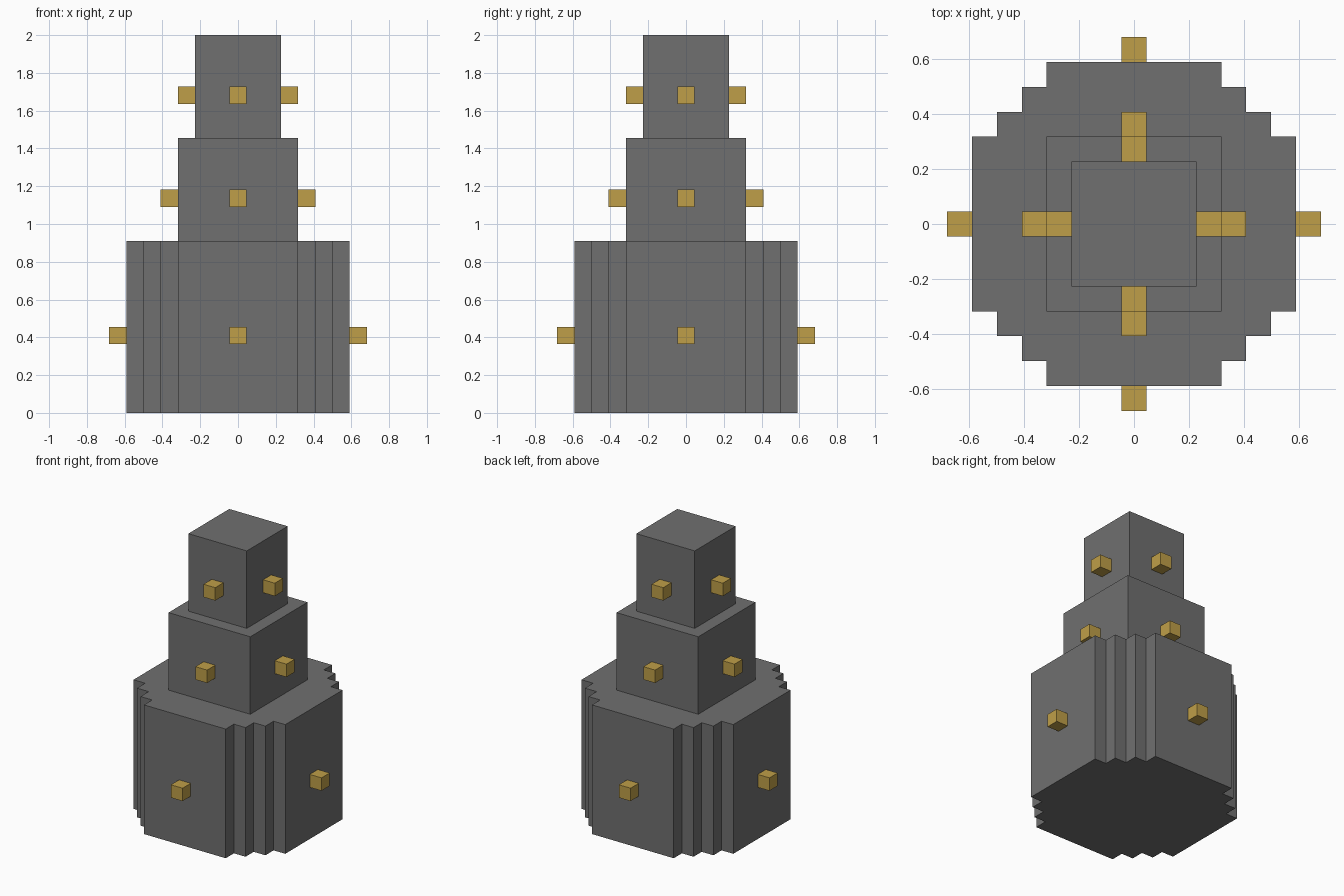
import bpy, bmesh
from mathutils import Vector

U = 2 / 22  # one block

cube = bpy.data.objects.get("Cube")
if cube:
    bpy.data.objects.remove(cube, do_unlink=True)


def material(name, rgb):
    mat = bpy.data.materials.new(name)
    mat.use_nodes = True
    mat.diffuse_color = (*rgb, 1)
    mat.node_tree.nodes["Principled BSDF"].inputs["Base Color"].default_value = (*rgb, 1)
    return mat


stone = material("grey_stone", (0.162, 0.162, 0.162))
gold = material("gold", (0.52, 0.345, 0.065))


def prism(name, outline, z, height, mat):
    """Extrude an outline, given in blocks, straight up."""
    bm = bmesh.new()
    face = bm.faces.new([bm.verts.new((x * U, y * U, z * U)) for x, y in outline])
    side = bmesh.ops.extrude_face_region(bm, geom=[face])["geom"]
    top = [v for v in side if isinstance(v, bmesh.types.BMVert)]
    bmesh.ops.translate(bm, verts=top, vec=(0, 0, height * U))
    bmesh.ops.recalc_face_normals(bm, faces=bm.faces)
    mesh = bpy.data.meshes.new(name)
    bm.to_mesh(mesh)
    bm.free()
    mesh.materials.append(mat)
    obj = bpy.data.objects.new(name, mesh)
    bpy.context.collection.objects.link(obj)
    return obj


def square(half, cx=0, cy=0):
    return [(cx + sx * half, cy + sy * half)
            for sx, sy in ((1, 1), (-1, 1), (-1, -1), (1, -1))]


# Stepped round base: one corner staircase, turned to all four quarters
corner = [(6.5, 3.5), (5.5, 3.5), (5.5, 4.5), (4.5, 4.5),
          (4.5, 5.5), (3.5, 5.5), (3.5, 6.5)]
outline = []
for quarter in range(4):
    outline += corner
    corner = [(-y, x) for x, y in corner]
prism("base_tier", outline, 0, 10, stone)

# Square upper tiers
prism("middle_tier", square(3.5), 10, 6, stone)
prism("top_tier", square(2.5), 16, 6, stone)

# Gold studs centred on every side of each tier
sides = {"front": Vector((0, -1)), "back": Vector((0, 1)),
         "left": Vector((1, 0)), "right": Vector((-1, 0))}
for tier, half, z in (("base", 6.5, 4), ("middle", 3.5, 12), ("top", 2.5, 18)):
    for side, direction in sides.items():
        centre = direction * (half + 0.5)
        prism(f"{tier}_{side}_stud", square(0.5, *centre), z, 1, gold)
